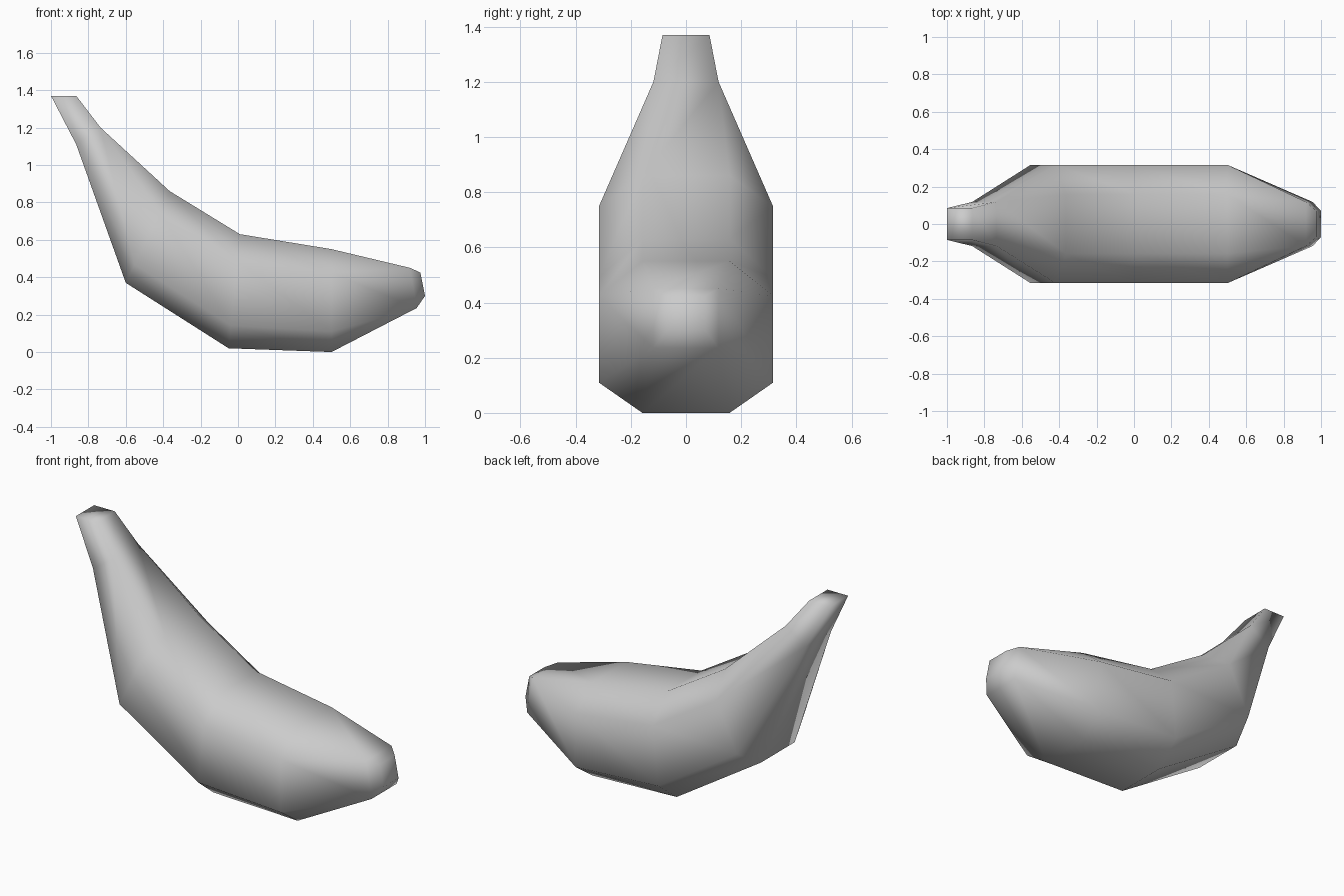
import bpy
import bmesh
from mathutils import Vector

cube = bpy.data.objects.get("Cube")
if cube:
    bpy.data.objects.remove(cube, do_unlink=True)

skin = bpy.data.materials.new("plain grey")
skin.use_nodes = True
GREY = (0.6, 0.6, 0.6, 1)
skin.diffuse_color = GREY
skin.node_tree.nodes["Principled BSDF"].inputs["Base Color"].default_value = GREY

# Sections from stem to tip: outer x, z, inner x, z, half width, is octagonal
SECTIONS = [
    (-1.0, 1.37, -0.865, 1.37, 0.085, False),
    (-0.865, 1.11, -0.735, 1.2, 0.118, False),
    (-0.6, 0.37, -0.365, 0.86, 0.316, True),
    (-0.05, 0.02, 0.01, 0.63, 0.316, True),
    (0.5, 0.0, 0.5, 0.55, 0.316, True),
    (0.955, 0.235, 0.92, 0.45, 0.118, False),
    (1.0, 0.3, 0.975, 0.425, 0.07, False),
]


def ring(bm, ox, oz, ix, iz, width, octagonal):
    """Cross-section with eight corners; square ends have them paired."""
    outer, inner = Vector((ox, 0, oz)), Vector((ix, 0, iz))
    if octagonal:
        half = [(0.5, 0), (1, 0.2), (1, 0.77), (0.5, 1)]
    else:
        half = [(1, 0), (1, 0), (1, 1), (1, 1)]
    loop = half + [(-y, t) for y, t in reversed(half)]
    return [bm.verts.new(outer.lerp(inner, t) + Vector((0, y * width, 0)))
            for y, t in loop]


# Fruit body: lofted sections with closed ends
bm = bmesh.new()
rings = [ring(bm, *s) for s in SECTIONS]
for a, b in zip(rings, rings[1:]):
    for i in range(8):
        j = (i + 1) % 8
        bm.faces.new((a[i], a[j], b[j], b[i]))
bm.faces.new(rings[0])
bm.faces.new(rings[-1])
bmesh.ops.remove_doubles(bm, verts=bm.verts, dist=0.0005)
bmesh.ops.recalc_face_normals(bm, faces=bm.faces)
for face in bm.faces:
    face.smooth = True

mesh = bpy.data.meshes.new("banana_body")
bm.to_mesh(mesh)
bm.free()
mesh.materials.append(skin)
body = bpy.data.objects.new("banana_body", mesh)
bpy.context.collection.objects.link(body)
